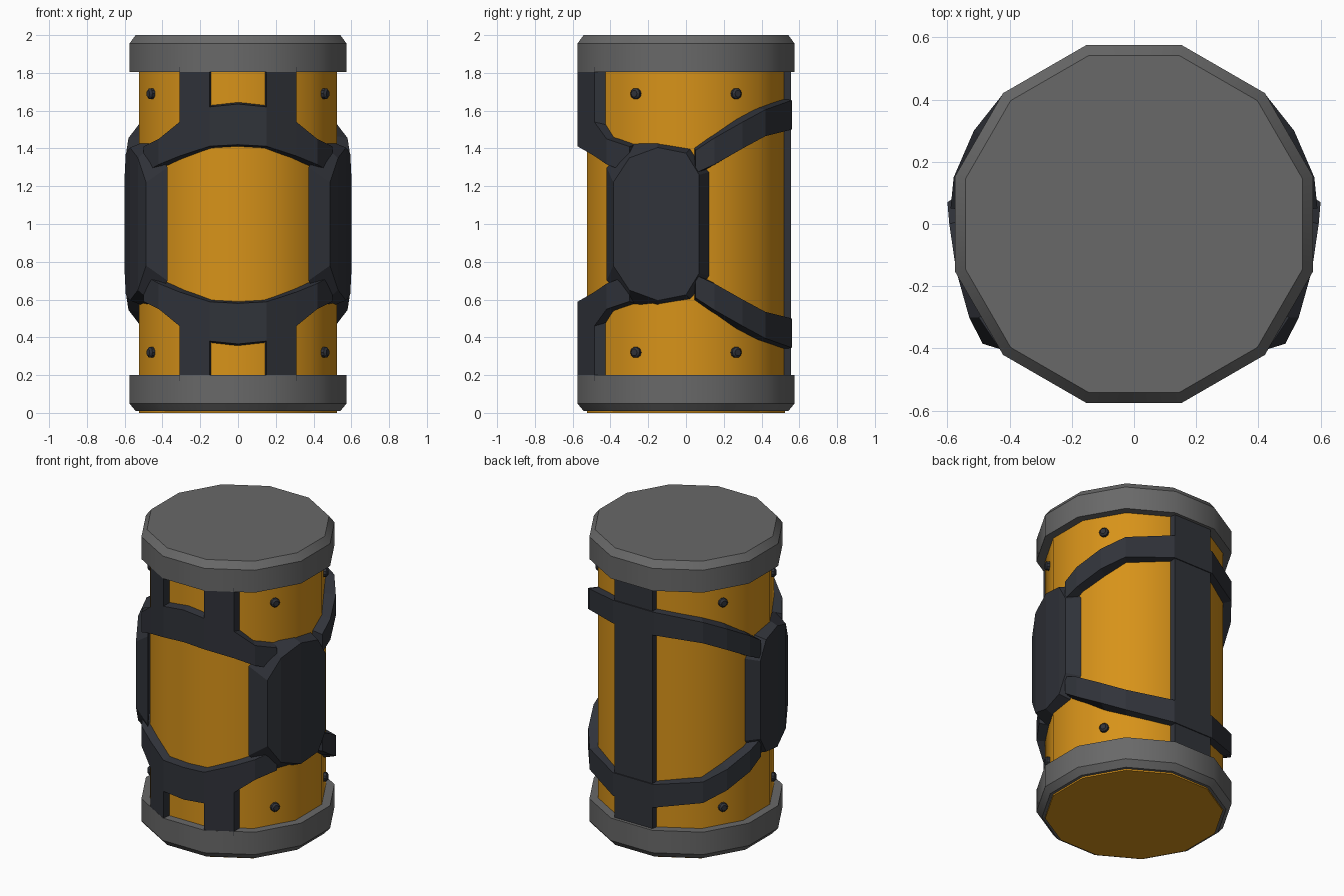
import bpy, bmesh, math
from mathutils import Vector

if "Cube" in bpy.data.objects:
    bpy.data.objects.remove(bpy.data.objects["Cube"])


def material(name, color):
    m = bpy.data.materials.new(name)
    m.diffuse_color = (*color, 1)
    m.use_nodes = True
    m.node_tree.nodes["Principled BSDF"].inputs["Base Color"].default_value = m.diffuse_color
    return m


ORANGE = material("orange_paint", (0.68, 0.29, 0.01))
DARK = material("dark_rubber", (0.03, 0.033, 0.042))
GREY = material("grey_metal", (0.14, 0.14, 0.14))


def finish(bm, name, mat, smooth=False):
    bmesh.ops.recalc_face_normals(bm, faces=bm.faces)
    me = bpy.data.meshes.new(name)
    bm.to_mesh(me)
    bm.free()
    ob = bpy.data.objects.new(name, me)
    bpy.context.collection.objects.link(ob)
    me.materials.append(mat)
    if smooth:
        bpy.ops.object.select_all(action='DESELECT')
        ob.select_set(True)
        bpy.context.view_layer.objects.active = ob
        bpy.ops.object.shade_smooth_by_angle(angle=math.radians(33))
    return ob


def loft(bm, rings, closed=False):
    """Join equal rings of points with quads; cap the ends unless closed."""
    vs = [[bm.verts.new(p) for p in r] for r in rings]
    n = len(vs[0])
    pairs = list(zip(vs, vs[1:])) + ([(vs[-1], vs[0])] if closed else [])
    for a, b in pairs:
        for i in range(n):
            j = (i + 1) % n
            bm.faces.new((a[i], a[j], b[j], b[i]))
    if not closed:
        bm.faces.new(vs[0])
        bm.faces.new(vs[-1])


def turned(name, profile, mat, closed=False):
    """Twelve-sided turned part; profile is (distance to flat, z)."""
    bm = bmesh.new()
    rings = []
    for a, z in profile:
        r = a / math.cos(math.pi / 12)
        rings.append([(r * math.cos(math.radians(15 + 30 * k)),
                       r * math.sin(math.radians(15 + 30 * k)), z) for k in range(12)])
    loft(bm, rings, closed)
    return finish(bm, name, mat, True)


def band(bm, stations, bevel=0.012, inner=0.88):
    """Strap wrapped round the body; stations are (x, y, z low, z high)."""
    loft(bm, [[(x * inner, y * inner, a - bevel), (x * inner, y * inner, b + bevel),
               (x, y, b), (x, y, a)] for x, y, a, b in stations])


def mirrored(half):
    return [(-x, y, a, b) for x, y, a, b in reversed(half) if x > 0] + half


def flip(stations):
    return [(x, y, 2 - b, 2 - a) for x, y, a, b in stations]


# Body and end caps
turned("canister_body", [(0.523, 0), (0.523, 1.9)], ORANGE)
turned("top_cap", [(0.575, 1.805), (0.575, 1.955), (0.542, 2.0)], GREY)
turned("bottom_collar", [(0.51, 0.01), (0.542, 0.01), (0.575, 0.05),
                         (0.575, 0.2), (0.51, 0.2)], GREY, True)

# Front arches, with the upright bars that run to the caps
arch = mirrored([(0, -.575, 1.42, 1.635), (.15, -.575, 1.412, 1.62),
                 (.31, -.485, 1.36, 1.54), (.42, -.42, 1.315, 1.45),
                 (.50, -.30, 1.27, 1.41)])
bar = [(.15, -.575, 1.5, 1.83), (.31, -.485, 1.45, 1.83)]
bm = bmesh.new()
for f in (lambda s: s, flip):
    band(bm, f(arch))
    for sx in (1, -1):
        # bars have straight sides that step inwards to the body
        loft(bm, [[(sx * x, y, a), (sx * x, y, b),
                   (sx * xi, yi, b), (sx * xi, yi, a)]
                  for (x, y, a, b), (xi, yi) in zip(f(bar), ((.14, -.50), (.31, -.42)))])
finish(bm, "front_arches", DARK)

# Back straps and back spine
strap = mirrored([(0, .56, 1.50, 1.655), (.15, .56, 1.50, 1.655),
                  (.42, .42, 1.465, 1.605), (.515, .30, 1.40, 1.54),
                  (.58, .15, 1.315, 1.455), (.59, .05, 1.27, 1.39)])
bm = bmesh.new()
band(bm, strap)
band(bm, flip(strap))
finish(bm, "back_straps", DARK)
bm = bmesh.new()
loft(bm, [[(-.15, .50, z), (-.14, .555, z), (.14, .555, z), (.15, .50, z)]
          for z in (0.15, 1.85)])
finish(bm, "back_spine", DARK)

# Side pads: base outline stepping in to a raised face (y, half height, x)
base = [(-.42, .30, .385), (-.30, .42, .46), (-.15, .435, .51), (.03, .405, .51), (.14, .28, .51)]
face = [(-.385, .22, .487), (-.30, .35, .53), (-.15, .405, .572), (.0, .375, .594), (.07, .26, .60)]
for side, sx in (("right", 1), ("left", -1)):
    bm = bmesh.new()
    loft(bm, [[(sx * xb * .97, yb, 1 - hb), (sx * xb * .97, yb, 1 + hb),
               (sx * xf, yf, 1 + hf), (sx * xf, yf, 1 - hf)]
              for (yb, hb, xb), (yf, hf, xf) in zip(base, face)])
    finish(bm, side + "_pad", DARK)

# Rivets
bm = bmesh.new()
for deg in (30, 150, 210, 330):
    d = Vector((math.cos(math.radians(deg)), math.sin(math.radians(deg)), 0))
    t = Vector((-d.y, d.x, 0))
    for z in (0.32, 1.69):
        rings = []
        for dist, r in ((0.50, .029), (0.54, .029), (0.55, .018)):
            rings.append([d * dist + t * (r * math.cos(k * math.pi / 5))
                          + Vector((0, 0, z + r * math.sin(k * math.pi / 5)))
                          for k in range(10)])
        loft(bm, rings)
finish(bm, "rivets", DARK)
